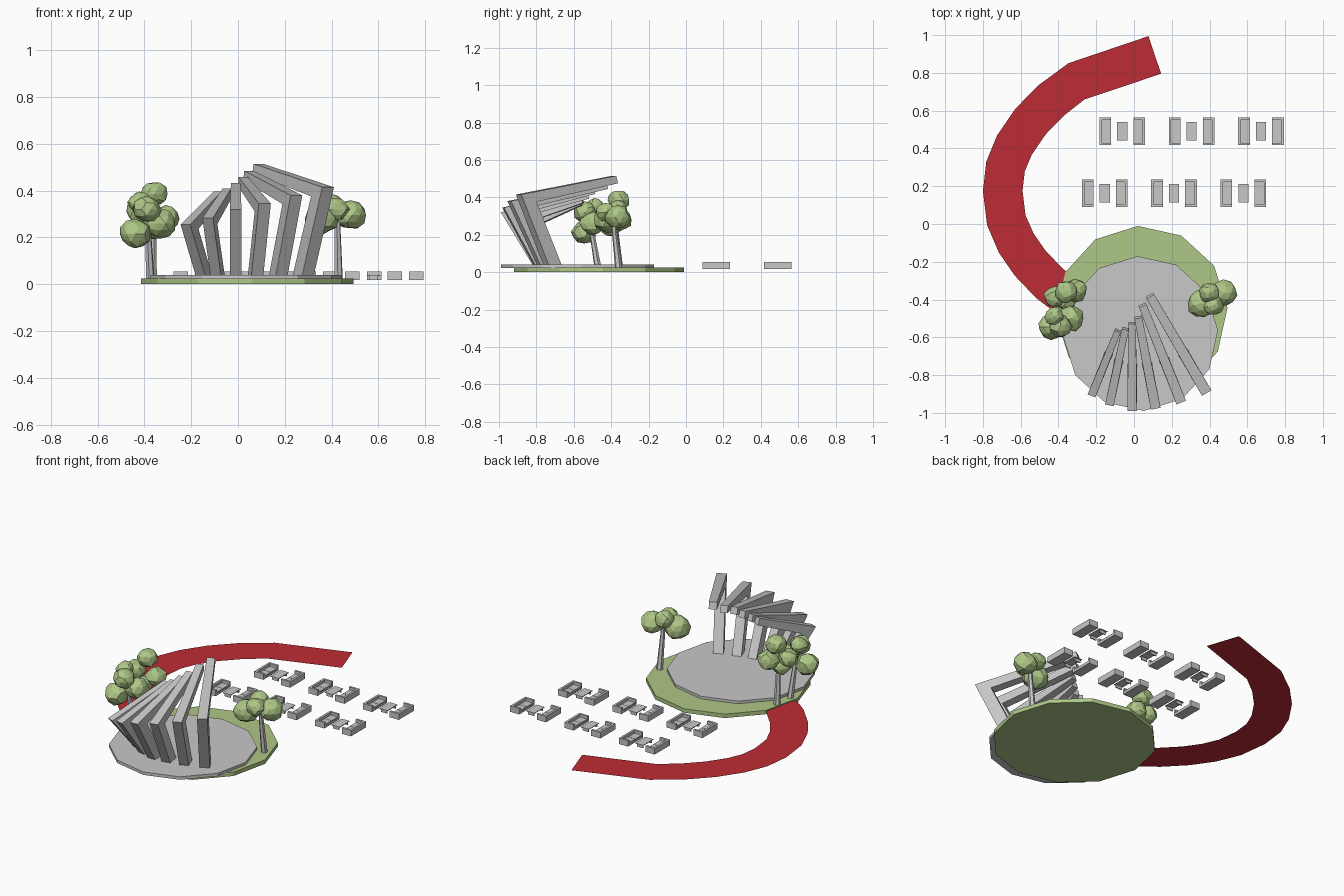
import bpy, bmesh, math, random
from mathutils import Vector, Matrix

random.seed(4)
cube = bpy.data.objects.get("Cube")
if cube:
    bpy.data.objects.remove(cube)


def material(name, rgb):
    m = bpy.data.materials.new(name)
    m.use_nodes = True
    m.diffuse_color = (*rgb, 1)
    bsdf = m.node_tree.nodes["Principled BSDF"]
    bsdf.inputs["Base Color"].default_value = (*rgb, 1)
    bsdf.inputs["Roughness"].default_value = 0.9
    return m


GREY = material("concrete_grey", (0.58, 0.58, 0.58))
GREEN = material("leaf_green", (0.42, 0.57, 0.24))
RED = material("path_red", (0.51, 0.025, 0.035))


def finish(name, bm, mat, flip_check=True):
    if flip_check:
        bmesh.ops.recalc_face_normals(bm, faces=bm.faces)
    mesh = bpy.data.meshes.new(name)
    bm.to_mesh(mesh)
    bm.free()
    mesh.materials.append(mat)
    obj = bpy.data.objects.new(name, mesh)
    bpy.context.collection.objects.link(obj)
    return obj


def add_box(bm, x, y, z):
    """Box from (low, high) ranges."""
    size = [r[1] - r[0] for r in (x, y, z)]
    mid = [(r[0] + r[1]) / 2 for r in (x, y, z)]
    bmesh.ops.create_cube(bm, size=1, matrix=Matrix.Translation(mid) @ Matrix.Diagonal((*size, 1)))


def disc(name, x, y, radius, z0, z1, mat):
    bm = bmesh.new()
    spot = Matrix.Translation((x, y, (z0 + z1) / 2)) @ Matrix.Rotation(math.radians(2.5), 4, "Z")
    bmesh.ops.create_cone(bm, cap_ends=True, segments=12, radius1=radius, radius2=radius,
                          depth=z1 - z0, matrix=spot)
    finish(name, bm, mat)


# Round lawn and the paved floor that overlaps it
disc("lawn", 0.04, -0.465, 0.455, 0, 0.024, GREEN)
disc("paved_floor", 0.035, -0.58, 0.41, 0.022, 0.04, GREY)

# Curved flat path
centre = [Vector(p) for p in (
    (0.11, 0.895), (-0.305, 0.755), (-0.44, 0.653), (-0.548, 0.542), (-0.633, 0.418),
    (-0.68, 0.305), (-0.695, 0.175), (-0.676, 0.02), (-0.624, -0.1), (-0.55, -0.207),
    (-0.447, -0.315), (-0.36, -0.38))]
bm = bmesh.new()
rows = []
for i, p in enumerate(centre):
    before, after = centre[max(i - 1, 0)], centre[min(i + 1, len(centre) - 1)]
    d = (after - before).normalized()
    side = Vector((-d.y, d.x)) * 0.105
    rows.append([bm.verts.new((*(p + s * side), 0.018)) for s in (-1, 1)])
for a, b in zip(rows, rows[1:]):
    bm.faces.new((a[0], b[0], b[1], a[1]))
for f in bm.faces:
    if f.normal.z < 0:
        f.normal_flip()
bm.normal_update()
for f in bm.faces:
    if f.normal.z < 0:
        f.normal_flip()
finish("curved_path", bm, RED, False)


# Bent frames of the canopy: leaning column plus rising arm
def bent_frame(name, elbow, tip, width):
    e, t = Vector(elbow), Vector(tip)
    run = (t - e).to_2d()
    length = run.length
    run.normalize()
    side = Vector((-run.y, run.x))
    slope = (t.z - e.z) / length
    profile = [(0.17, 0.038, 1), (0, e.z, 1), (length, t.z, 0.8),
               (length + 0.012, t.z - 0.04, 0.8), (0.095, e.z + 0.095 * slope - 0.055, 1),
               (0.25, 0.038, 1)]
    bm = bmesh.new()
    left, right = [[bm.verts.new((*(e.to_2d() + run * u + side * s * w * width / 2), z))
                    for u, z, w in profile] for s in (-1, 1)]
    for ring in (left, right):
        bm.faces.new([ring[i] for i in (0, 1, 4, 5)])
        bm.faces.new([ring[i] for i in (1, 2, 3, 4)])
    for i in range(6):
        j = (i + 1) % 6
        bm.faces.new((left[i], left[j], right[j], right[i]))
    finish(name, bm, GREY)


frames = [((-0.225, -0.91, 0.255), (-0.087, -0.57, 0.397), 0.044),
          ((-0.13, -0.96, 0.283), (-0.047, -0.56, 0.41), 0.046),
          ((-0.01, -0.99, 0.32), (-0.01, -0.53, 0.433), 0.05),
          ((0.115, -0.978, 0.345), (0.023, -0.50, 0.458), 0.052),
          ((0.25, -0.945, 0.38), (0.047, -0.435, 0.485), 0.054),
          ((0.385, -0.895, 0.415), (0.087, -0.385, 0.515), 0.058)]
for n, (elbow, tip, width) in enumerate(frames, 1):
    bent_frame(f"canopy_frame_{n}", elbow, tip, width)


# Trees: leaning trunk and faceted clumps of leaves
def tree(name, foot, top, clumps):
    a, b = Vector(foot), Vector(top)
    axis = b - a
    bm = bmesh.new()
    spot = Matrix.Translation((a + b) / 2) @ axis.to_track_quat("Z", "Y").to_matrix().to_4x4()
    bmesh.ops.create_cone(bm, cap_ends=True, segments=6, radius1=0.019, radius2=0.012,
                          depth=axis.length, matrix=spot)
    finish(name + "_trunk", bm, GREY)
    bm = bmesh.new()
    for x, y, z, r in clumps:
        turn = Matrix.Rotation(random.uniform(0, 3), 4, "Z")
        made = bmesh.ops.create_icosphere(bm, subdivisions=2, radius=r, matrix=turn)
        for v in made["verts"]:
            v.co *= random.uniform(0.9, 1.08)
            v.co.z *= 0.9
            v.co += Vector((x, y, z))
    finish(name + "_leaves", bm, GREEN)


tree("back_right_tree", (-0.365, -0.355, 0.02), (-0.36, -0.38, 0.27),
     [(-0.36, -0.36, 0.385, 0.06), (-0.42, -0.385, 0.31, 0.058),
      (-0.31, -0.35, 0.28, 0.063), (-0.36, -0.40, 0.24, 0.055)])
tree("front_right_tree", (-0.375, -0.47, 0.02), (-0.385, -0.51, 0.25),
     [(-0.44, -0.545, 0.215, 0.068), (-0.39, -0.54, 0.32, 0.062),
      (-0.33, -0.50, 0.26, 0.068), (-0.42, -0.49, 0.35, 0.05)])
tree("left_tree", (0.43, -0.36, 0.02), (0.425, -0.39, 0.28),
     [(0.355, -0.42, 0.28, 0.075), (0.48, -0.365, 0.295, 0.068),
      (0.40, -0.365, 0.335, 0.055), (0.42, -0.43, 0.32, 0.055)])


# Seating groups: two facing sofas with a low table between
def sofa(name, x, y, face):
    """face = +1 looks towards +x, -1 towards -x."""
    bm = bmesh.new()

    def block(u0, u1, v0, v1, z0, z1):
        add_box(bm, sorted((x + face * u0, x + face * u1)), (y + v0, y + v1), (z0, z1))

    block(-0.031, 0.031, -0.073, 0.073, 0.018, 0.03)
    block(-0.031, -0.018, -0.073, 0.073, 0.03, 0.054)
    for s in (-1, 1):
        inner, outer = sorted((s * 0.06, s * 0.073))
        block(-0.018, 0.031, inner, outer, 0.03, 0.054)
        near, far = sorted((s * 0.001, s * 0.06))
        block(-0.018, 0.029, near, far, 0.03, 0.037)
    finish(name, bm, GREY)


def table(name, x, y):
    bm = bmesh.new()
    add_box(bm, (x - 0.027, x + 0.027), (y - 0.049, y + 0.049), (0.036, 0.04))
    for s in (-1, 1):
        add_box(bm, (x - 0.02, x + 0.02), (y + s * 0.04 - 0.003, y + s * 0.04 + 0.003), (0.018, 0.036))
    finish(name, bm, GREY)


for row, (x0, y0) in {"back": (-0.062, 0.49), "front": (-0.155, 0.162)}.items():
    for n in range(3):
        x = x0 + n * 0.367
        sofa(f"{row}_sofa_a_{n + 1}", x - 0.09, y0, 1)
        sofa(f"{row}_sofa_b_{n + 1}", x + 0.09, y0, -1)
        table(f"{row}_table_{n + 1}", x, y0)
